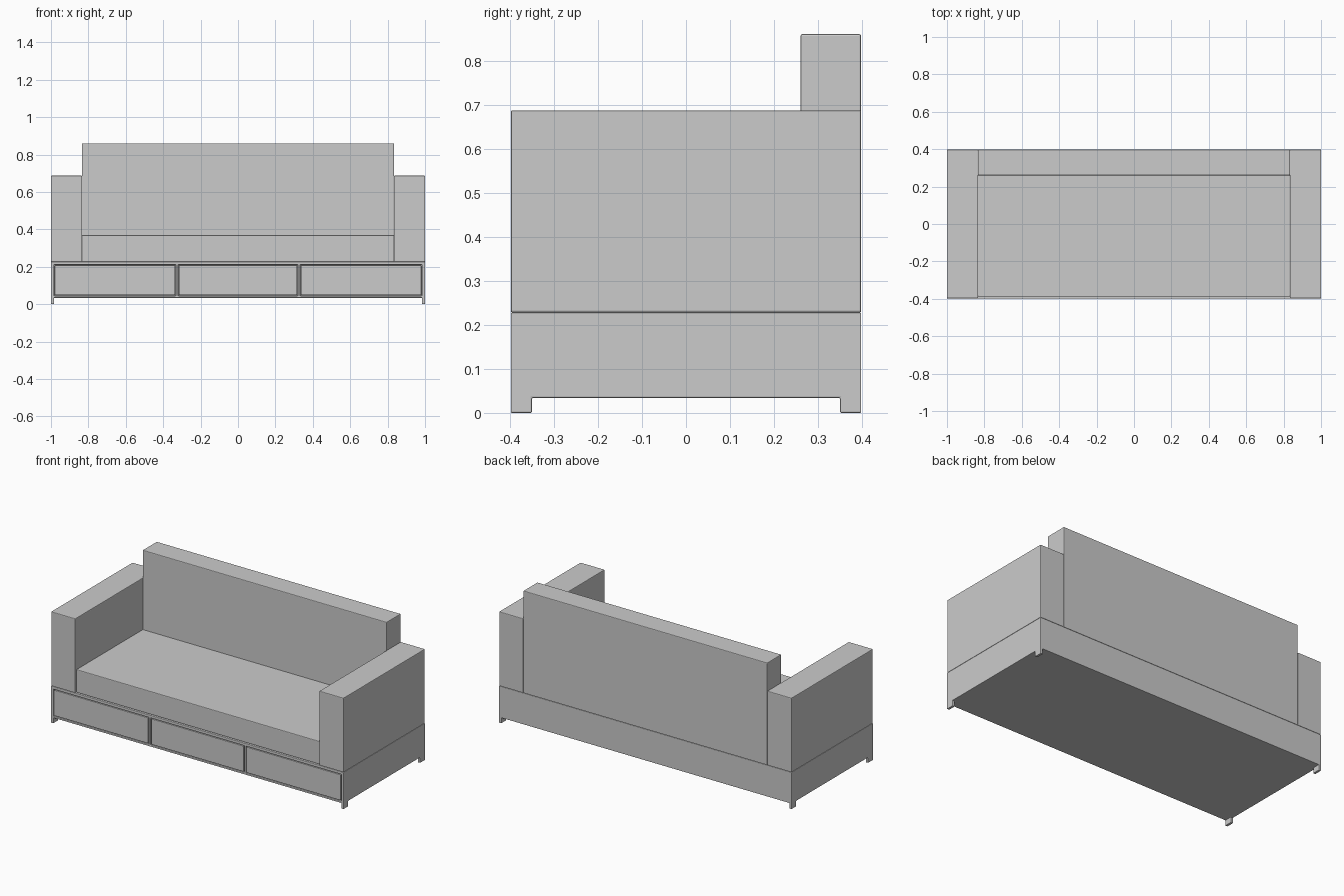
import bpy, bmesh
from mathutils import Vector

if "Cube" in bpy.data.objects:
    bpy.data.objects.remove(bpy.data.objects["Cube"])


def finish(name, bm, bevel):
    bmesh.ops.recalc_face_normals(bm, faces=bm.faces)
    mesh = bpy.data.meshes.new(name)
    bm.to_mesh(mesh)
    bm.free()
    ob = bpy.data.objects.new(name, mesh)
    bpy.context.collection.objects.link(ob)
    mod = ob.modifiers.new("soft_edges", 'BEVEL')
    mod.width = bevel
    mod.segments = 2
    mod.limit_method = 'ANGLE'
    return ob


def box_mesh(lo, hi):
    bm = bmesh.new()
    bmesh.ops.create_cube(bm, size=1)
    for v in bm.verts:
        v.co = Vector([lo[i] if v.co[i] < 0 else hi[i] for i in range(3)])
    return bm


def box(name, lo, hi, bevel=0.004):
    return finish(name, box_mesh(lo, hi), bevel)


D = 0.398                      # half depth
FLOOR, BASE_TOP = 0.034, 0.228
OPENINGS = [(-0.984, -0.332), (-0.32, 0.32), (0.332, 0.984)]
Z0, Z1 = 0.045, 0.211          # drawer opening heights

# Base carcass: sliced box, corner feet pulled down, drawer recesses pushed in
bm = box_mesh((-1, -D, FLOOR), (1, D, BASE_TOP))


def slices(axis, values):
    n = Vector((0, 0, 0))
    n[axis] = 1
    for val in values:
        bmesh.ops.bisect_plane(bm, geom=bm.verts[:] + bm.edges[:] + bm.faces[:],
                               plane_co=n * val, plane_no=n)


def push(faces, offset):
    for f in faces:
        res = bmesh.ops.extrude_face_region(bm, geom=[f])
        verts = [g for g in res["geom"] if isinstance(g, bmesh.types.BMVert)]
        bmesh.ops.translate(bm, verts=verts, vec=offset)
        bm.faces.remove(f)


slices(0, [x for pair in OPENINGS for x in pair])
slices(1, [-D + 0.048, D - 0.048])
slices(2, [Z0, Z1])
bm.normal_update()
feet, fronts = [], []
for f in bm.faces:
    c = f.calc_center_median()
    if f.normal.z < -0.9 and abs(c.x) > 0.984 and abs(c.y) > D - 0.048:
        feet.append(f)
    if f.normal.y < -0.9 and Z0 < c.z < Z1 and any(a < c.x < b for a, b in OPENINGS):
        fronts.append(f)
push(feet, (0, 0, -FLOOR))
push(fronts, (0, 0.02, 0))
finish("base_carcass", bm, 0.003)

# Drawer fronts sitting in the recesses
for i, (a, b) in enumerate(OPENINGS):
    g = 0.004
    box(f"drawer_front_{i + 1}", (a + g, -D + 0.001, Z0 + g),
        (b - g, -D + 0.021, Z1 - g), 0.002)

# Arms
box("arm_left", (-1, -D, BASE_TOP), (-0.834, D, 0.687))
box("arm_right", (0.834, -D, BASE_TOP), (1, D, 0.687))

# Seat and backrest
box("seat", (-0.834, -D + 0.01, BASE_TOP), (0.834, 0.262, 0.37))
box("backrest", (-0.834, 0.26, BASE_TOP), (0.834, D, 0.86))
